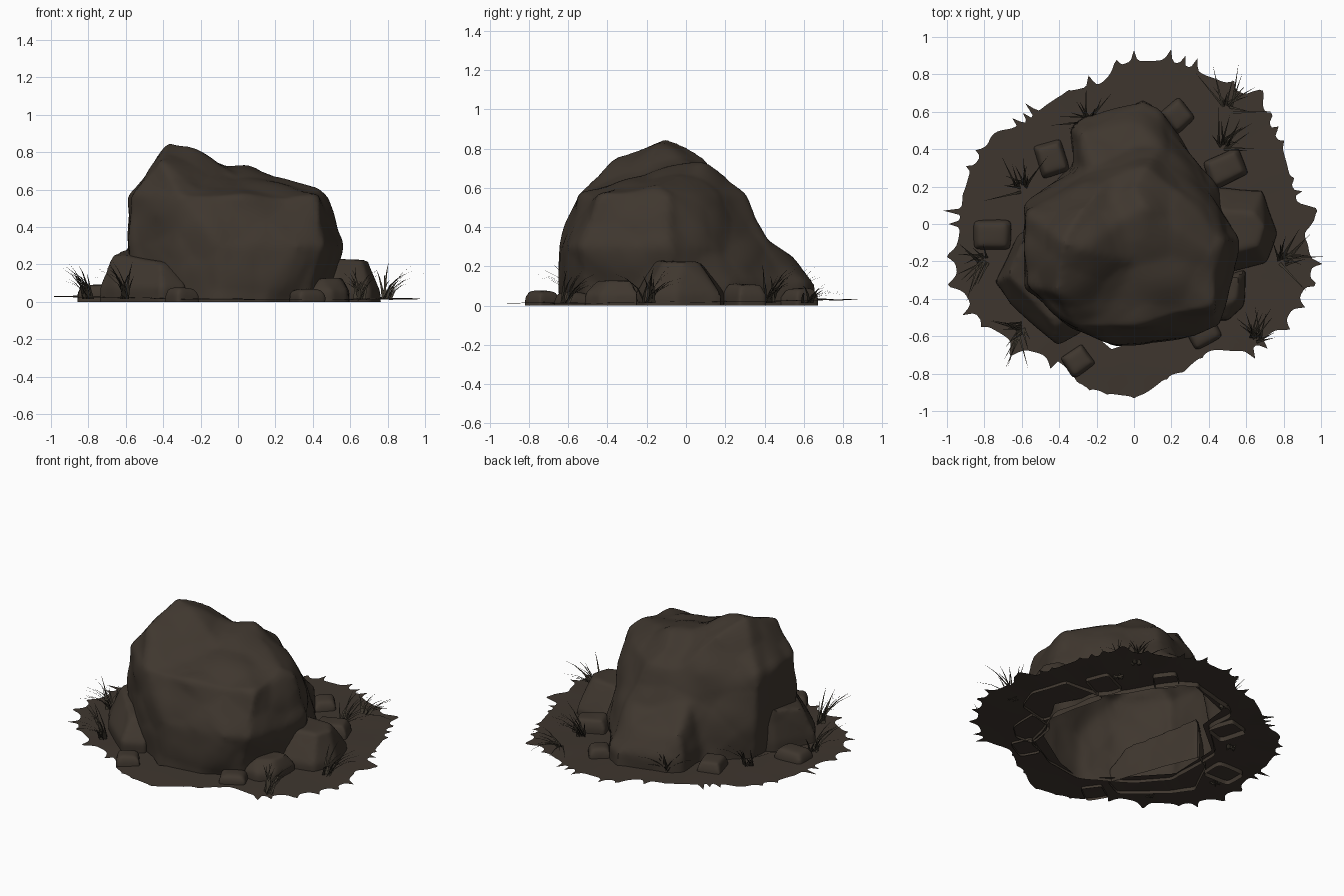
import bpy, bmesh, math, random
from mathutils import Vector, noise

random.seed(4)
if "Cube" in bpy.data.objects:
    bpy.data.objects.remove(bpy.data.objects["Cube"], do_unlink=True)


def make_material(name, colour):
    mat = bpy.data.materials.new(name)
    mat.use_nodes = True
    mat.diffuse_color = (*colour, 1)
    mat.node_tree.nodes["Principled BSDF"].inputs["Base Color"].default_value = (*colour, 1)
    return mat


STONE = make_material("dark brown stone", (.050, .038, .028))
SOIL = make_material("dark brown soil", (.049, .037, .028))
GRASS = make_material("dark dry grass", (.045, .037, .026))


def finish(name, bm, material, angle):
    mesh = bpy.data.meshes.new(name)
    bm.to_mesh(mesh)
    bm.free()
    obj = bpy.data.objects.new(name, mesh)
    bpy.context.collection.objects.link(obj)
    mesh.materials.append(material)
    bpy.ops.object.select_all(action='DESELECT')
    obj.select_set(True)
    bpy.context.view_layer.objects.active = obj
    bpy.ops.object.shade_smooth_by_angle(angle=math.radians(angle))
    return obj


def make_rock(name, lumps, voxel, rough, wear=3):
    """Hulls of corner points, fused by remeshing, worn and chipped, open below."""
    bm = bmesh.new()
    for points in lumps:
        verts = [bm.verts.new(p) for p in points]
        bmesh.ops.convex_hull(bm, input=verts)
    loose = [v for v in bm.verts if not v.link_faces]
    bmesh.ops.delete(bm, geom=loose, context='VERTS')
    bmesh.ops.recalc_face_normals(bm, faces=bm.faces[:])
    draft = finish(name + "_draft", bm, STONE, 30)
    remesh = draft.modifiers.new("Remesh", 'REMESH')
    remesh.mode = 'VOXEL'
    remesh.voxel_size = voxel
    smooth = draft.modifiers.new("Wear", 'SMOOTH')
    smooth.iterations = wear
    graph = bpy.context.evaluated_depsgraph_get()
    bm = bmesh.new()
    bm.from_mesh(draft.evaluated_get(graph).to_mesh())
    bpy.data.objects.remove(draft, do_unlink=True)
    bm.normal_update()
    moves = []
    for v in bm.verts:
        chip = noise.voronoi(v.co * 4)[0][0] - .35
        wave = noise.noise(v.co * 5)
        moves.append(v.normal * rough * (wave * .6 - chip))
    for v, move in zip(bm.verts, moves):
        v.co += move
    bmesh.ops.bisect_plane(bm, geom=bm.verts[:] + bm.edges[:] + bm.faces[:],
                           plane_co=(0, 0, 0), plane_no=(0, 0, 1), clear_inner=True)
    return finish(name, bm, STONE, 35)


def layer(z, outline):
    return [(x, y, z) for x, y in outline]


# Main boulder: footprint, belly, shoulder and crest
foot = [(-.56, -.3), (-.57, .1), (-.3, .35), (.05, .56), (.2, .5), (.43, .2),
        (.5, -.1), (.36, -.5), (.1, -.63), (-.1, -.66), (-.3, -.56)]
belly = [(-.59, -.35), (-.59, .1), (0, .43), (.15, .43), (.43, .17), (.57, -.08),
         (.46, -.55), (.32, -.6), (-.1, -.65), (-.32, -.57)]
shoulder = [(-.58, -.33), (-.57, .06), (-.02, .31), (.07, .31), (.26, .17), (.48, -.09),
            (.43, -.44), (0, -.55), (-.3, -.56)]
crest = [(-.3, -.1, .72), (.05, .09, .73), (.06, -.1, .71), (.1, -.36, .62),
         (.43, -.15, .62), (.22, .08, .65), (0, .2, .68)]
# Peak crowning the boulder's right half, with a notch beside it
peak = [(-.58, -.33, .56), (-.57, .06, .56), (-.3, -.55, .56), (-.1, .28, .56), (-.1, -.54, .54),
        (-.38, -.1, .86), (-.28, -.13, .84), (-.42, -.37, .75), (-.27, .1, .76),
        (-.02, .04, .71), (-.03, -.2, .7)]
# Slope running down behind the boulder
ramp = [(-.33, .2), (-.34, .51), (-.25, .57), (.05, .67), (.14, .61), (.43, .2)]
ramp_top = [(-.28, .48, .26), (.03, .54, .26), (.1, .5, .26), (-.22, .24, .42), (.2, .25, .42)]
make_rock("main_boulder",
          [layer(-.06, foot) + layer(.3, belly) + layer(.57, shoulder) + crest, peak,
           layer(-.06, ramp) + layer(.12, ramp) + ramp_top], .023, .028)


# Leaning slabs round the boulder: footprint, belly height and top corners
def make_slab(name, outline, belly_height, top):
    make_rock(name, [layer(-.05, outline) + layer(belly_height, outline) + top], .018, .012)


make_slab("right_slab", [(-.5, .02), (-.62, -.06), (-.75, -.31), (-.66, -.43), (-.41, -.65), (-.27, -.58)],
          .08, [(-.5, 0, .29), (-.59, -.08, .29), (-.68, -.28, .25), (-.6, -.35, .25),
                (-.42, -.54, .21), (-.32, -.45, .21)])
make_slab("left_slab", [(.4, .19), (.69, .18), (.77, -.05), (.71, -.21), (.5, -.26)],
          .06, layer(.23, [(.45, .08), (.64, .06), (.7, -.02), (.67, -.12), (.5, -.16)]))
make_slab("front_left_slab", [(.4, -.3), (.6, -.24), (.59, -.44), (.5, -.52), (.38, -.5)],
          .06, layer(.13, [(.42, -.3), (.56, -.28), (.55, -.4), (.44, -.46)]))

# Small scattered stones: centre, width, depth, height, turn
stones = [(-.76, -.06, .2, .16, .08, 0), (-.44, .35, .16, .19, .09, .3),
          (.235, .58, .14, .15, .08, .7), (.49, .3, .21, .16, .1, .4),
          (-.3, -.73, .15, .14, .07, .6), (.37, -.58, .17, .14, .06, .5)]
for i, (x, y, width, depth, height, turn) in enumerate(stones):
    corners = []
    for z, spread in ((-.1, 1), (height * .6, 1), (height + .01, .75)):
        for sx, sy in ((-1, -1), (1, -1), (1, 1), (-1, 1)):
            px, py = sx * width * spread / 2, sy * depth * spread / 2
            corners.append((x + px * math.cos(turn) - py * math.sin(turn),
                            y + px * math.sin(turn) + py * math.cos(turn), z))
    make_rock(f"small_stone_{i + 1}", [corners], .012, .012, 20)

# Ragged soil sheet with an opening under the boulder and its slope
radii = [.89, .87, .89, .92, .88, .89, .87, .77, .79, .79, .88, .92,
         .93, .98, .97, .9, .83, .91, .92, .83, .79, .92, .96, .98]
hole = [Vector(p) for p in ((-.54, .09), (-.3, .29), (-.28, .49), (.04, .62), (.12, .57), (.41, .2),
                            (.56, -.08), (.36, -.42), (.08, -.6), (-.12, -.67), (-.3, -.52), (-.55, -.26))]
STEPS = 360
bm = bmesh.new()
rings = [[] for _ in range(5)]


def hole_radius(direction):
    """Distance from the centre to the opening's edge."""
    for a, b in zip(hole, hole[1:] + hole[:1]):
        edge = b - a
        cross = direction.cross(edge)
        if abs(cross) > 1e-6:
            reach, along = a.cross(edge) / cross, a.cross(direction) / cross
            if reach > 0 and 0 <= along <= 1:
                return reach
    return .5


for i in range(STEPS):
    angle = math.tau * i / STEPS
    direction = Vector((math.cos(angle), math.sin(angle)))
    t = i / STEPS * len(radii)
    k, f = int(t), t % 1
    f = f * f * (3 - 2 * f)
    outer = radii[k] * (1 - f) + radii[(k + 1) % len(radii)] * f
    spot = direction.to_3d()
    ragged = .15 if 240 < i < 300 else .8 + noise.noise(spot * 6)
    phase = angle * 20 + 5 * noise.noise(spot * 4)
    outer += .075 * ragged * (1 - abs(math.sin(phase))) ** 2
    inner = hole_radius(direction)
    for j, ring in enumerate(rings):
        p = direction * (inner + (outer - inner) * j / 4)
        bump = noise.noise(p.to_3d() * 4) * j / 4
        ring.append(bm.verts.new((p.x, p.y, .024 + .011 * p.y - .007 * p.x + .006 * bump)))
for a, b in zip(rings, rings[1:]):
    for i in range(STEPS):
        n = (i + 1) % STEPS
        bm.faces.new((a[i], b[i], b[n], a[n]))
finish("soil_sheet", bm, SOIL, 40)

# Grass tufts: root, lean direction in degrees, blade length, droop
tufts = [(-.25, .55, 120, .22, 1), (-.6, .2, 130, .24, 1), (-.8, -.19, 180, .24, 1),
         (-.6, -.56, 225, .25, 1), (.65, -.61, 80, .22, 1), (.8, -.19, 30, .24, 1),
         (.48, .42, 65, .25, 1), (.5, .62, 50, .15, 1.7)]
for i, (x, y, heading, length, droop) in enumerate(tufts):
    bm = bmesh.new()
    for blade in range(14):
        turn = math.radians(heading + random.uniform(-80, 80))
        out = Vector((math.cos(turn), math.sin(turn), 0))
        side = Vector((-out.y, out.x, 0))
        root = Vector((x, y, .015)) + side * random.uniform(-.03, .03)
        size = length * random.uniform(.6, 1.05)
        lean = random.uniform(.35, 1) * droop
        previous = None
        for s in (0, .35, .7, 1):
            centre = root + out * size * lean * s ** 1.4
            centre.z += size * (s - lean * .45 * s * s)
            half = side * .008 * (1.05 - s)
            pair = [bm.verts.new(centre - half), bm.verts.new(centre + half)]
            if previous:
                bm.faces.new((previous[0], previous[1], pair[1], pair[0]))
            previous = pair
    finish(f"grass_tuft_{i + 1}", bm, GRASS, 60)
